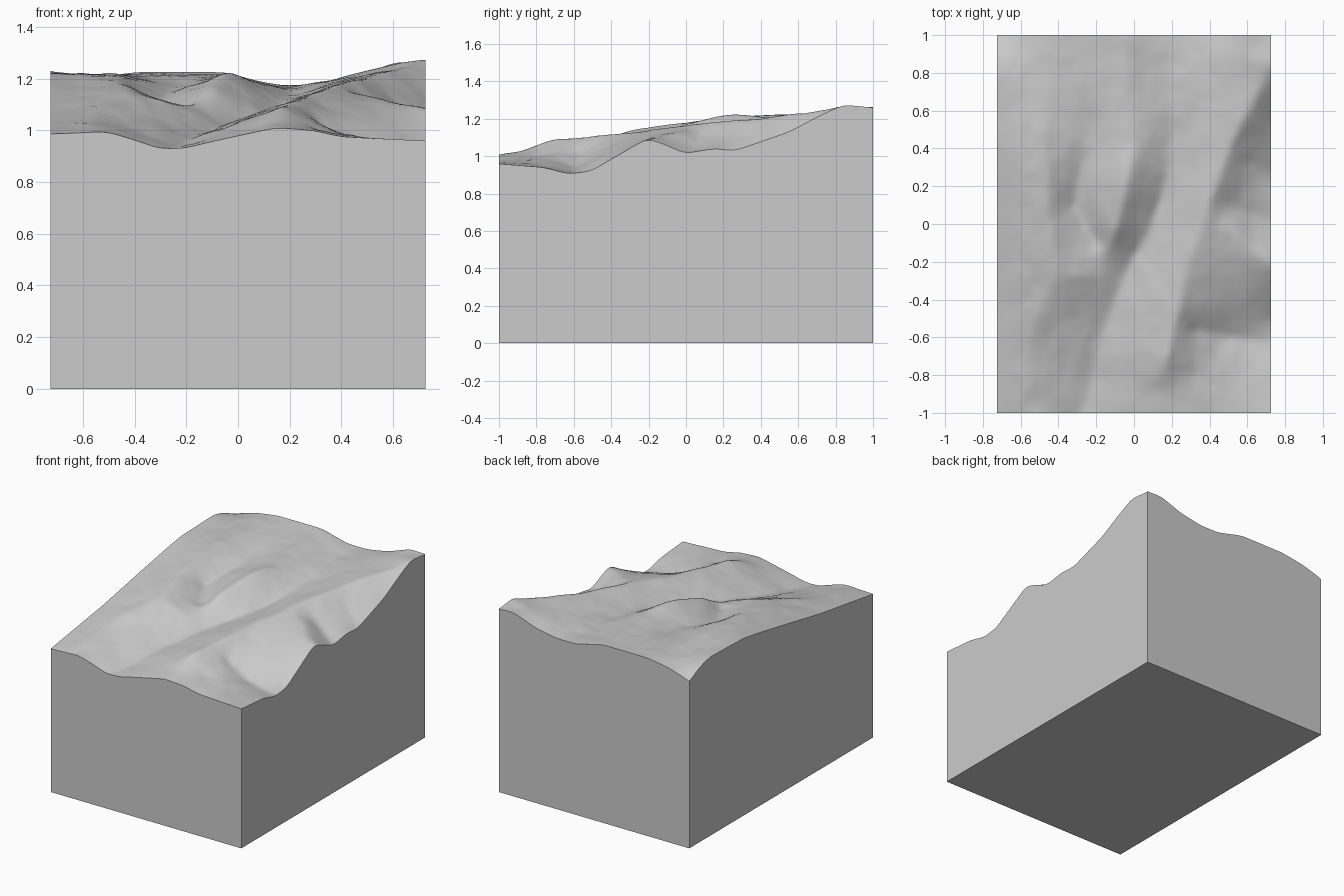
import bpy, bmesh, math
from mathutils import Vector, noise

cube = bpy.data.objects.get("Cube")
if cube:
    bpy.data.objects.remove(cube)

HALF_X, HALF_Y = 0.725, 1.0
COLS, ROWS = 80, 110

# Rim profiles of the block: (position along the rim, height)
front_rim = [(-.725, .985), (-.5, .995), (-.4, .965), (-.3, .93), (-.2, .93), (-.1, .955),
             (.15, 1.01), (.3, 1.0), (.4, .975), (.725, .96)]
back_rim = [(-.725, 1.15), (-.56, 1.2), (-.39, 1.225), (-.05, 1.225), (.14, 1.175),
            (.29, 1.175), (.455, 1.205), (.62, 1.265), (.725, 1.26)]
left_rim = [(-1, .985), (-.42, 1.07), (-.1, 1.13), (.23, 1.19), (.42, 1.22), (.79, 1.23),
            (.9, 1.2), (1, 1.15)]
right_rim = [(-1, .96), (-.75, .94), (-.62, .905), (-.5, .92), (-.4, .98), (-.2, 1.095),
             (-.1, 1.06), (0, 1.015), (.15, 1.04), (.27, 1.03), (.56, 1.13), (.73, 1.22),
             (.85, 1.275), (1, 1.26)]

# Crest lines: (x, y, height)
east_ridge = [(.15, -1, 1.01), (.12, -.85, 1.035), (.17, -.7, 1.1), (.22, -.5, 1.11),
              (.27, -.25, 1.135), (.36, 0, 1.165), (.43, .2, 1.19), (.5, .4, 1.205),
              (.6, .6, 1.23), (.68, .75, 1.25), (.71, .88, 1.275)]
east_spur = [(.36, 0, 1.165), (.5, -.03, 1.14), (.6, -.12, 1.11), (.725, -.2, 1.095)]
back_spur = [(.71, .86, 1.275), (.5, .9, 1.235), (.4, .85, 1.21)]
middle_ridge = [(-.15, -.17, 1.09), (-.1, -.03, 1.17), (-.07, .1, 1.2), (-.04, .25, 1.238),
                (0, .42, 1.21), (-.03, .65, 1.21), (-.04, 1, 1.225)]
west_ridge = [(-.6, -1, .99), (-.55, -.6, 1.06), (-.42, -.27, 1.145), (-.43, -.1, 1.17),
              (-.46, .1, 1.195), (-.45, .25, 1.21), (-.5, .5, 1.225)]
west_shelf = [(-.42, -.27, 1.145), (-.3, -.27, 1.12), (-.17, -.27, 1.075)]

# Valley lines
main_valley = [(-.25, -1, .925), (-.22, -.8, .945), (-.17, -.6, .975), (-.1, -.4, 1.005),
               (-.02, -.22, 1.03), (.08, -.05, 1.06), (.15, .15, 1.09), (.2, .35, 1.125),
               (.2, .6, 1.15), (.2, 1, 1.175)]
west_valley = [(-.2, -.1, 1.08), (-.32, .1, 1.105), (-.27, .3, 1.14), (-.22, .6, 1.19)]
east_basin = [(.725, -.62, .905), (.5, -.6, .93), (.33, -.57, 1.0)]
basin_lip = [(.3, -.8, 1.0), (.45, -.8, .985)]
east_gully = [(.725, 0, 1.015), (.6, .06, 1.05), (.5, .1, 1.11)]
upper_gully = [(.725, .27, 1.03), (.62, .33, 1.1)]

lines = [east_ridge, east_spur, back_spur, middle_ridge, west_ridge, west_shelf,
         main_valley, west_valley, east_basin, basin_lip, east_gully, upper_gully]
lines += [[(p, y, h) for p, h in rim] for rim, y in ((front_rim, -HALF_Y), (back_rim, HALF_Y))]
lines += [[(x, p, h) for p, h in rim] for rim, x in ((left_rim, -HALF_X), (right_rim, HALF_X))]


def cell(x, y):
    return (round((x + HALF_X) / (2 * HALF_X) * COLS), round((y + HALF_Y) / (2 * HALF_Y) * ROWS))


def pin_line(points, pinned):
    """Fix the heights of the grid cells under a line."""
    for a, b in zip(points, points[1:]):
        a, b = Vector(a), Vector(b)
        steps = max(2, int((b - a).length * ROWS * 2))
        for s in range(steps + 1):
            p = a.lerp(b, s / steps)
            pinned[cell(p.x, p.y)] = p.z


def stretch_surface(pinned):
    """Stretch a membrane between the fixed lines by relaxation."""
    z = [[1.1 + .13 * (2 * j / ROWS - 1)] * (COLS + 1) for j in range(ROWS + 1)]
    for (i, j), h in pinned.items():
        z[j][i] = h
    free = [(i, j) for j in range(1, ROWS) for i in range(1, COLS) if (i, j) not in pinned]
    for _ in range(160):
        for i, j in free:
            mean = (z[j][i - 1] + z[j][i + 1] + z[j - 1][i] + z[j + 1][i]) / 4
            z[j][i] += 1.7 * (mean - z[j][i])
    return z


def soften(z):
    """Round the creases a little; rims only blend along themselves."""
    out = [row[:] for row in z]
    for j in range(ROWS + 1):
        for i in range(COLS + 1):
            near = []
            if 0 < i < COLS:
                near += [z[j][i - 1], z[j][i + 1]] if j in (0, ROWS) or 0 < j < ROWS else []
            if 0 < j < ROWS:
                near += [z[j - 1][i], z[j + 1][i]] if 0 < i < COLS or i in (0, COLS) else []
            if near:
                out[j][i] = (z[j][i] + sum(near) / len(near)) / 2
    return out


pinned = {}
for line in lines:
    pin_line(line, pinned)
heights = stretch_surface(pinned)
for _ in range(4):
    heights = soften(heights)

# Terrain surface
bm = bmesh.new()
bmesh.ops.create_grid(bm, x_segments=COLS, y_segments=ROWS, size=1)
for v in bm.verts:
    v.co.x *= HALF_X
    i, j = cell(v.co.x, v.co.y)
    inside = min(1, 8 * min(HALF_X - abs(v.co.x), HALF_Y - abs(v.co.y)))
    rough = noise.fractal(Vector((v.co.x * 6, v.co.y * 4, 3)), 1, 2, 3)
    v.co.z = heights[j][i] + .007 * inside * rough
for f in bm.faces:
    f.smooth = True

# Straight walls and base
rim = [e for e in bm.edges if e.is_boundary]
walls = bmesh.ops.extrude_edge_only(bm, edges=rim)["geom"]
for v in walls:
    if isinstance(v, bmesh.types.BMVert):
        v.co.z = 0
for f in walls:
    if isinstance(f, bmesh.types.BMFace):
        f.smooth = False
base = bmesh.ops.edgeloop_fill(bm, edges=[e for e in bm.edges if e.is_boundary])["faces"]
for f in base:
    f.smooth = False
bmesh.ops.recalc_face_normals(bm, faces=bm.faces)

mesh = bpy.data.meshes.new("terrain_block")
bm.to_mesh(mesh)
bm.free()
block = bpy.data.objects.new("terrain_block", mesh)
bpy.context.collection.objects.link(block)

# Plain stone colour
stone = bpy.data.materials.new("light_grey_stone")
stone.use_nodes = True
grey = (.6, .6, .6, 1)
stone.diffuse_color = grey
stone.node_tree.nodes["Principled BSDF"].inputs["Base Color"].default_value = grey
mesh.materials.append(stone)
